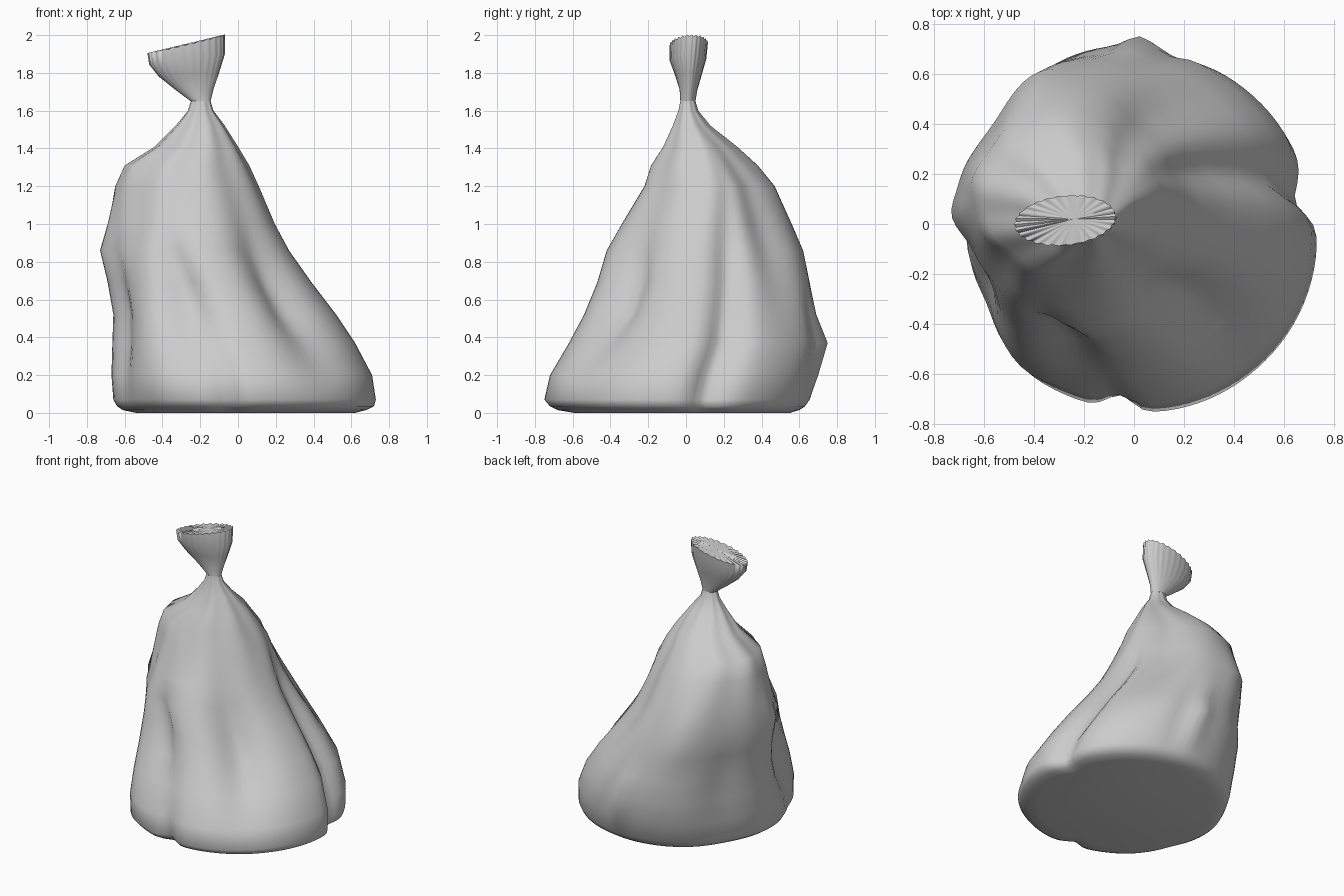
import bpy, bmesh, math

if "Cube" in bpy.data.objects:
    bpy.data.objects.remove(bpy.data.objects["Cube"])

cloth = bpy.data.materials.new("pale grey cloth")
cloth.diffuse_color = (0.6, 0.6, 0.6, 1)
cloth.use_nodes = True
cloth.node_tree.nodes["Principled BSDF"].inputs["Base Color"].default_value = cloth.diffuse_color

# sack sections: z, x min, x max, y min, y max
BODY = [
    (0.00, -0.54, 0.62, -0.59, 0.55),
    (0.015, -0.61, 0.68, -0.68, 0.60),
    (0.035, -0.64, 0.72, -0.72, 0.63),
    (0.07, -0.66, 0.73, -0.75, 0.655),
    (0.20, -0.67, 0.71, -0.72, 0.70),
    (0.37, -0.665, 0.62, -0.62, 0.75),
    (0.52, -0.66, 0.52, -0.54, 0.69),
    (0.69, -0.69, 0.39, -0.47, 0.655),
    (0.86, -0.73, 0.27, -0.42, 0.62),
    (1.00, -0.69, 0.195, -0.34, 0.56),
    (1.20, -0.65, 0.11, -0.22, 0.47),
    (1.31, -0.60, 0.06, -0.185, 0.38),
    (1.41, -0.44, 0.00, -0.12, 0.27),
    (1.52, -0.33, -0.07, -0.07, 0.13),
    (1.60, -0.265, -0.13, -0.04, 0.065),
    (1.65, -0.25, -0.145, -0.03, 0.05),
]
# gathered top sections, same columns
FRILL = [
    (1.65, -0.25, -0.145, -0.03, 0.05),
    (1.71, -0.33, -0.13, -0.035, 0.06),
    (1.79, -0.42, -0.10, -0.06, 0.085),
    (1.87, -0.47, -0.07, -0.09, 0.11),
    (1.95, -0.48, -0.07, -0.09, 0.12),
]
# folds: angle, angular width, depth (negative bulges), height centre, height spread
FOLDS = [
    (15, 9, 0.15, 0.60, 0.55),     # right valley
    (12, 6, 0.06, 0.15, 0.20),     # right notch at the foot
    (-46, 17, 0.20, 0.68, 0.30),   # front right hollow
    (-53, 13, 0.10, 0.48, 0.18),   # front right crease
    (253, 11, 0.13, 0.66, 0.28),   # front left hollow
    (230, 12, -0.08, 0.45, 0.30),  # front left corner
    (222, 15, 0.08, 0.97, 0.25),   # front left slope
    (262, 6, 0.09, 0.08, 0.15),    # front notch at the foot
    (203, 9, 0.08, 0.50, 0.40),    # left valley
    (186, 8, -0.05, 0.86, 0.18),   # left point
    (47, 18, 0.15, 1.00, 0.38),    # back right hollow
    (45, 16, 0.09, 1.33, 0.16),    # back right shoulder
    (108, 13, -0.05, 0.95, 0.35),  # back ridge
    (86, 6, -0.06, 0.36, 0.15),    # back point
    (75, 6, 0.03, 0.36, 0.20),
    (150, 17, 0.09, 0.55, 0.50),   # back left flat
    (135, 14, 0.05, 0.95, 0.25),
]


def folded_radius(a, z):
    r = 1.0
    for angle, width, depth, zc, zs in FOLDS:
        d = (math.degrees(a) - angle + 180) % 360 - 180
        r -= depth * math.exp(-(d / width) ** 2 - ((z - zc) / zs) ** 2)
    neck = max(0, min(1, (z - 0.9) / 0.5))
    return r + 0.03 * neck * math.sin(9 * a)


def ring(section, count, radius):
    """Outline with the given folds, fitted to the section's extents."""
    z, x0, x1, y0, y1 = section
    pts = []
    for i in range(count):
        a = 2 * math.pi * i / count
        r = radius(a, z)
        pts.append((r * math.cos(a), r * math.sin(a)))
    lo = [min(p[k] for p in pts) for k in (0, 1)]
    hi = [max(p[k] for p in pts) for k in (0, 1)]
    return [(x0 + (x1 - x0) * (p[0] - lo[0]) / (hi[0] - lo[0]),
             y0 + (y1 - y0) * (p[1] - lo[1]) / (hi[1] - lo[1]), z) for p in pts]


def loft(name, rings, smooth, bottom=False, peak=None):
    bm = bmesh.new()
    loops = [[bm.verts.new(p) for p in r] for r in rings]
    n = len(loops[0])
    for a, b in zip(loops, loops[1:]):
        for i in range(n):
            j = (i + 1) % n
            bm.faces.new((a[i], a[j], b[j], b[i]))
    if bottom:
        bm.faces.new(loops[0][::-1])
    if peak:
        tip = bm.verts.new(peak)
        for i in range(n):
            bm.faces.new((loops[-1][i], loops[-1][(i + 1) % n], tip))
    mesh = bpy.data.meshes.new(name)
    bm.to_mesh(mesh)
    bm.free()
    mesh.materials.append(cloth)
    obj = bpy.data.objects.new(name, mesh)
    bpy.context.collection.objects.link(obj)
    bpy.ops.object.select_all(action='DESELECT')
    obj.select_set(True)
    bpy.context.view_layer.objects.active = obj
    bpy.ops.object.shade_smooth_by_angle(angle=math.radians(smooth))
    return obj


# slumped sack with a flat base
loft("sack_body", [ring(s, 96, folded_radius) for s in BODY], 80, bottom=True)

# pleated, tilted mouth above the neck
PLEATS = 26
rings = []
for k, s in enumerate(FRILL):
    amount = k / (len(FRILL) - 1)
    pts = ring(s, PLEATS * 4, lambda a, z: 1 + 0.018 * amount * math.cos(PLEATS * a))
    tilt = 0.24 * amount ** 2
    tilted = []
    for i, (x, y, z) in enumerate(pts):
        wave = 0.004 * math.cos(math.pi * i / 2) if amount == 1 else 0
        shear = 0.08 * amount * (x + 0.275)
        tilted.append((x, y * (1 - 0.05 * amount) + shear, z + tilt * (x + 0.275) + wave))
    rings.append(tilted)
loft("gathered_mouth", rings, 65, peak=(-0.24, 0.02, 1.96))
